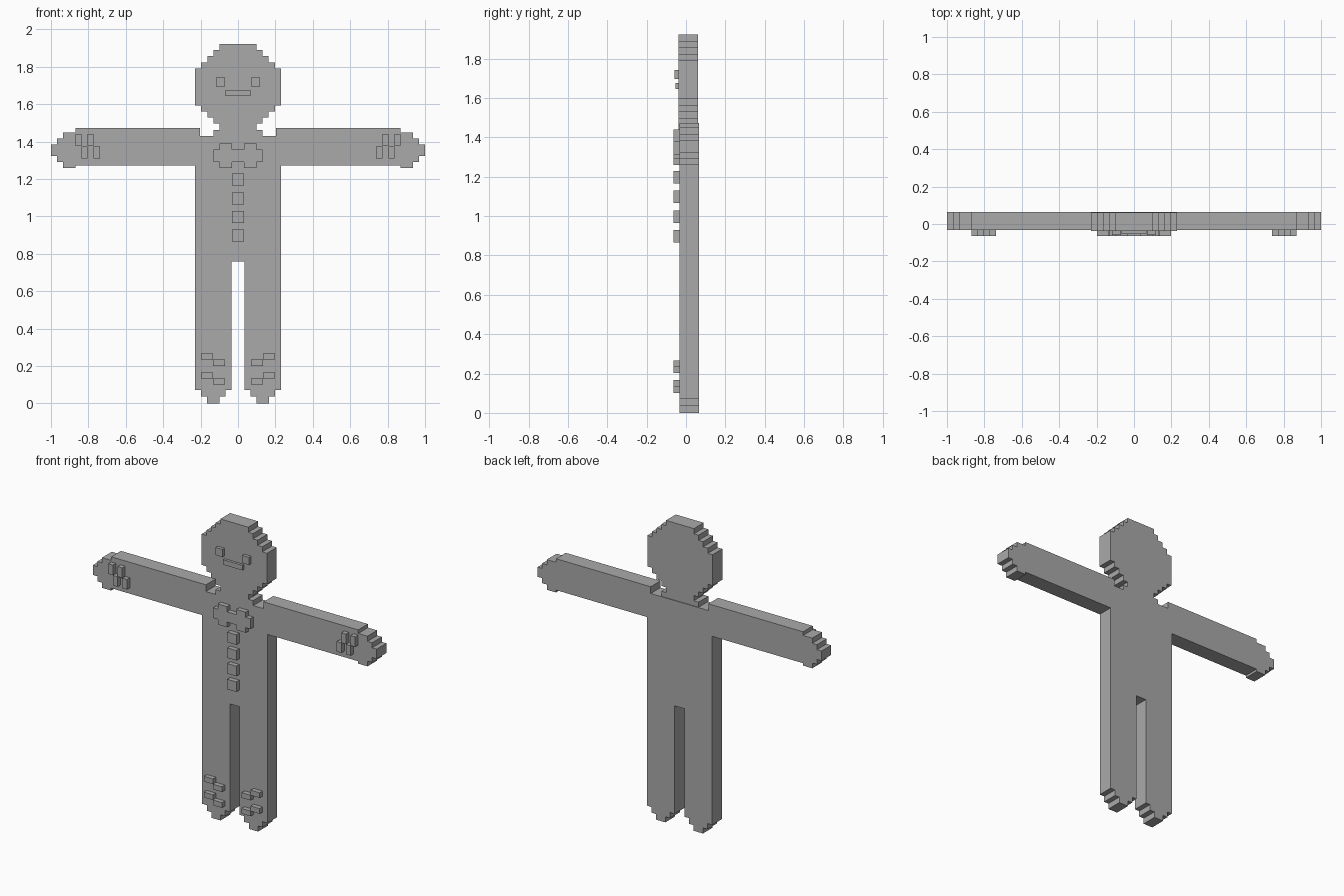
import bpy, bmesh

if "Cube" in bpy.data.objects:
    bpy.data.objects.remove(bpy.data.objects["Cube"])

U = 0.0328                      # size of one block step
FRONT, BACK = -0.033, 0.065     # slab thickness
ICING = -0.063                  # front of the raised icing

mat = bpy.data.materials.new("plain grey")
mat.diffuse_color = (0.4, 0.4, 0.4, 1)
mat.use_nodes = True
mat.node_tree.nodes["Principled BSDF"].inputs["Base Color"].default_value = mat.diffuse_color


def slab(name, outline, y0=FRONT, y1=BACK):
    """Extrude an x-z outline along y."""
    bm = bmesh.new()
    face = bm.faces.new([bm.verts.new((x, y0, z)) for x, z in outline])
    new = bmesh.ops.extrude_face_region(bm, geom=[face])["geom"]
    bmesh.ops.translate(bm, vec=(0, y1 - y0, 0),
                        verts=[g for g in new if isinstance(g, bmesh.types.BMVert)])
    bmesh.ops.recalc_face_normals(bm, faces=bm.faces)
    mesh = bpy.data.meshes.new(name)
    bm.to_mesh(mesh)
    bm.free()
    mesh.materials.append(mat)
    obj = bpy.data.objects.new(name, mesh)
    bpy.context.collection.objects.link(obj)
    return obj


def box(name, x0, x1, z0, z1, y0=FRONT, y1=BACK):
    return slab(name, [(x0, z0), (x1, z0), (x1, z1), (x0, z1)], y0, y1)


def steps(rows):
    """Stepped outline from rows of (lower, upper, start, end), rows stacked along the last pair."""
    low, high = [], []
    for lo, hi, a, b in rows:
        low += [(lo, a), (lo, b)]
        high += [(hi, a), (hi, b)]
    pts = low + high[::-1]
    return [p for i, p in enumerate(pts) if p != pts[i - 1]]


# Head and neck: half widths in blocks, bottom to top
rows, z = [], 1.43
for half, height in [(4, 1), (3, 1), (4, 1), (5, 1), (6, 1), (7, 6),
                     (6, 1), (5, 1), (4, 1), (3, 1)]:
    rows.append((-half * U, half * U, z, z + height * U))
    z += height * U
slab("head", steps(rows), FRONT - 0.004, BACK - 0.004)

# Torso, narrowed between the shoulders
slab("torso", steps([(-0.23, 0.23, 0.76, 1.275), (-0.203, 0.203, 1.275, 1.43)]))

# Face
box("mouth", -0.068, 0.068, 1.645, 1.677, -0.053, FRONT)

# Bow tie
bow = [(-4, -1, 1), (-3, -2, 2), (-1, 1, 1), (1, 4, 1)]
tie = [(-4, -1), (-3, -1), (-3, -2), (-1, -2), (-1, -1), (1, -1), (1, -2), (3, -2), (3, -1), (4, -1)]
tie += [(x, -z) for x, z in reversed(tie)]
slab("bow_tie", [(x * U, 1.325 + z * U) for x, z in tie], ICING, FRONT)

# Buttons
for i in range(4):
    c = 1.197 - 0.1 * i
    box("button", -0.032, 0.032, c - 0.032, c + 0.032, ICING, FRONT)

for s, side in ((-1, "left"), (1, "right")):
    box(side + "_eye", s * 0.07, s * 0.118, 1.695, 1.743, -0.058, FRONT)

    # Arm and stepped hand
    box(side + "_upper_arm", s * 0.203, s * 0.565, 1.273, 1.473)
    box(side + "_forearm", s * 0.565, s * 0.87, 1.273, 1.473)
    hand = steps([(1.258, 1.45, 0.87, 0.935), (1.291, 1.417, 0.935, 0.968),
                  (1.323, 1.385, 0.968, 1.0)])
    slab(side + "_hand", [(s * x, z) for z, x in hand])

    # Leg and stepped foot
    box(side + "_thigh", s * 0.035, s * 0.23, 0.45, 0.76)
    foot = steps([(0.1, 0.165, 0, 0.036), (0.067, 0.197, 0.036, 0.072),
                  (0.035, 0.23, 0.072, 0.45)])
    slab(side + "_shin", [(s * x, z) for x, z in foot])

    # Zigzag icing on wrists and ankles
    for i in range(4):
        x = 0.87 - i * U
        top = 1.44 if i % 2 == 0 else 1.375
        box(side + "_wrist_icing", s * x, s * (x - U), top - 0.064, top, ICING, FRONT)
    for top in (0.267, 0.166):
        for i in range(2):
            x, t = 0.197 - i * 0.064, top - i * U
            box(side + "_ankle_icing", s * x, s * (x - 0.064), t - U, t, ICING, FRONT)
